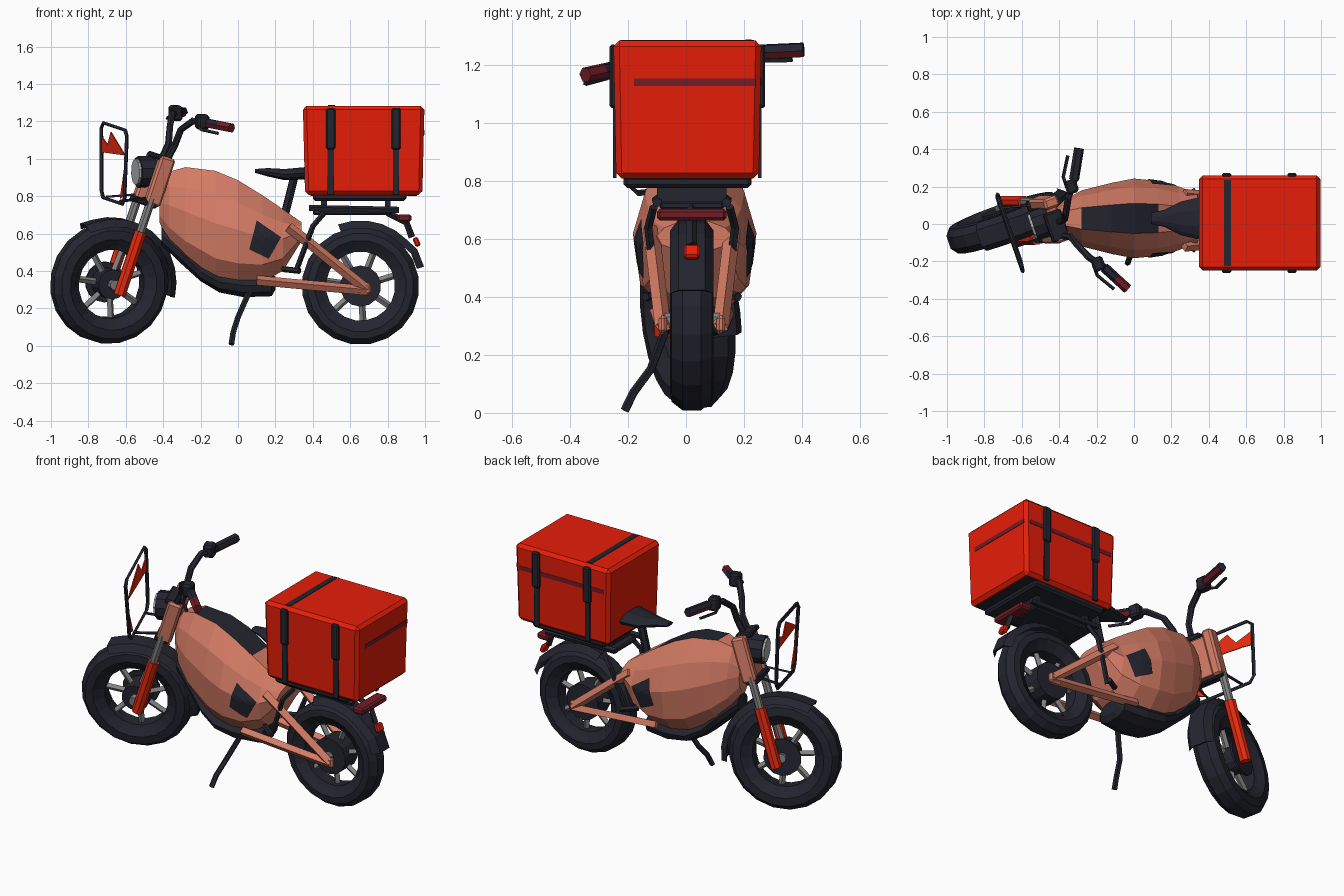
import bpy, bmesh, math
from mathutils import Vector, Matrix
from mathutils.bvhtree import BVHTree

if "Cube" in bpy.data.objects:
    bpy.data.objects.remove(bpy.data.objects["Cube"])


def material(name, rgb):
    m = bpy.data.materials.new(name)
    m.diffuse_color = (*rgb, 1)
    m.use_nodes = True
    m.node_tree.nodes["Principled BSDF"].inputs["Base Color"].default_value = m.diffuse_color
    return m


SALMON = material("salmon paint", (0.66, 0.2, 0.13))
RED = material("box red", (0.88, 0.014, 0.003))
FORK = material("fork red", (0.86, 0.025, 0.005))
BLACK = material("blue black", (0.017, 0.018, 0.028))
STEEL = material("grey steel", (0.22, 0.22, 0.22))
LENS = material("pale lens", (0.4, 0.42, 0.42))
WINE = material("wine red", (0.17, 0.012, 0.02))

CY = 0.02                      # centre line of the bike
TILT = math.atan(0.333)        # fork rake
steered = []                   # parts that turn with the fork


def finish(name, bm, *mats, turn=False):
    bmesh.ops.recalc_face_normals(bm, faces=bm.faces)
    me = bpy.data.meshes.new(name)
    bm.to_mesh(me)
    bm.free()
    for m in mats:
        me.materials.append(m)
    ob = bpy.data.objects.new(name, me)
    bpy.context.collection.objects.link(ob)
    if turn:
        steered.append(ob)
    return ob


def rings_to_faces(bm, rings, closed=False):
    n = len(rings[0])
    vs = [[bm.verts.new(p) for p in r] for r in rings]
    for a, b in list(zip(vs, vs[1:])) + ([(vs[-1], vs[0])] if closed else []):
        for i in range(n):
            bm.faces.new((a[i], a[(i + 1) % n], b[(i + 1) % n], b[i]))
    if not closed:
        bm.faces.new(vs[0])
        bm.faces.new(vs[-1])


def tube(name, pts, r, *mats, sides=6, turn=False, closed=False):
    pts = [Vector(p) for p in pts]
    n, rings = len(pts), []
    for i, p in enumerate(pts):
        a = pts[i - 1] if i or closed else p
        b = pts[(i + 1) % n] if i < n - 1 or closed else p
        d = (b - a).normalized()
        u = d.cross(Vector((0.9, 0.1, 0.3))).normalized()
        v = d.cross(u)
        rings.append([p + r * (u * math.cos(t) + v * math.sin(t))
                      for t in (2 * math.pi * k / sides for k in range(sides))])
    bm = bmesh.new()
    rings_to_faces(bm, rings, closed)
    return finish(name, bm, *mats, turn=turn)


def box(name, c, size, mat, bevel=0.0, rot=0.0, turn=False, taper=1.0):
    bm = bmesh.new()
    bmesh.ops.create_cube(bm, size=1)
    bmesh.ops.scale(bm, vec=size, verts=bm.verts)
    for v in bm.verts:
        if v.co.z < 0:
            v.co.x *= taper
            v.co.y *= taper
    if bevel:
        bmesh.ops.bevel(bm, geom=bm.edges[:], offset=bevel, segments=1, affect='EDGES')
    bm.transform(Matrix.Translation(c) @ Matrix.Rotation(rot, 4, 'Y'))
    return finish(name, bm, mat, turn=turn)


def lathe(name, profile, c, mat, axis='Y', segs=20, turn=False):
    """Spin (radius, offset) points about an axis through c."""
    rings = []
    for k in range(segs):
        t = 2 * math.pi * (k + 0.5) / segs
        a, b = math.cos(t), math.sin(t)
        rings.append([Vector(c) + (Vector((r * a, o, r * b)) if axis == 'Y' else Vector((o, r * a, r * b)))
                      for r, o in profile])
    bm = bmesh.new()
    rings_to_faces(bm, rings, closed=True)
    bmesh.ops.remove_doubles(bm, verts=bm.verts, dist=1e-4)
    return finish(name, bm, mat, turn=turn)


def disc(name, c, r, half, mat, axis='Y', segs=14, turn=False):
    return lathe(name, [(0, -half), (r, -half), (r, half), (0, half)], c, mat, axis, segs, turn)


def loft(name, stations, *mats):
    """Stations (x, bottom, top, half width) joined as a faceted shell."""
    shape = [(0.38, 1), (0.8, 0.78), (1, 0.52), (0.88, 0.2), (0.42, 0)]
    bm = bmesh.new()
    rings_to_faces(bm, [[(x, CY + 0.01 + s * f * w, b + (t - b) * h)
                         for s, prof in ((1, shape), (-1, shape[::-1])) for f, h in prof]
                        for x, b, t, w in stations])
    return finish(name, bm, *mats)


def fender(name, path, w, turn=False):
    # shallow upturned channel following an x/z path
    bm = bmesh.new()
    mid = Vector((-0.69 if turn else 0.655, 0.32))
    rings = []
    for x, z in path:
        d = (Vector((x, z)) - mid).normalized()
        rings.append([(x + d.x * o, CY + y, z + d.y * o) for y, o in
                      ((-w, -0.03), (-0.6 * w, 0.01), (0.6 * w, 0.01), (w, -0.03),
                       (0.6 * w, -0.002), (-0.6 * w, -0.002))])
    rings_to_faces(bm, rings)
    return finish(name, bm, BLACK, turn=turn)


def wheel(tag, c, hub_r, R, turn):
    half = [(0.2, 0.045), (0.245, 0.075), (R - 0.03, 0.07), (R, 0.032)]
    lathe(tag + "_tyre", half + [(r, -o) for r, o in half[::-1]], c, BLACK, turn=turn)
    lathe(tag + "_rim", [(0.185, -0.04), (0.205, -0.05), (0.205, 0.05), (0.185, 0.04)], c, BLACK, turn=turn)
    disc(tag + "_hub", c, hub_r, 0.06, BLACK, turn=turn)
    disc(tag + "_axle", c, 0.028, 0.1, STEEL, segs=8, turn=turn)
    for k in range(7):
        t = 2 * math.pi * k / 7 + 0.3
        d = Vector((math.cos(t), 0, math.sin(t)))
        tube(f"{tag}_spoke_{k}", [Vector(c) + d * 0.04, Vector(c) + d * 0.2], 0.018, STEEL, sides=4, turn=turn)


def arc(cx, cz, r, a0, a1, n):
    return [(cx + r * math.cos(math.radians(a0 + (a1 - a0) * i / n)),
             cz + r * math.sin(math.radians(a0 + (a1 - a0) * i / n))) for i in range(n + 1)]


# Wheels and fenders
FW = (-0.69, CY, 0.334)
wheel("front_wheel", FW, 0.08, 0.323, True)
disc("front_brake_disc", (FW[0], CY + 0.07, FW[2]), 0.11, 0.006, BLACK, turn=True)
wheel("rear_wheel", (0.655, CY, 0.319), 0.11, 0.314, False)
fender("front_fender", [(-0.84, 0.645)] + arc(-0.68, 0.33, 0.345, 105, -12, 9), 0.08, True)
fender("rear_fender", arc(0.655, 0.32, 0.34, 110, 45, 5) + [(0.95, 0.51), (0.985, 0.42)], 0.075)
box("rear_reflector", (0.955, CY, 0.555), (0.03, 0.055, 0.05), RED, 0.008, -0.4)


# Fork, neck and headlight
def rake(z):
    return -0.66 + (z - 0.3) * 0.333


for s, side in ((-1, "right"), (1, "left")):
    y = CY + s * 0.105
    tube(side + "_fork_lower", [(rake(0.28), y, 0.28), (rake(0.62), y, 0.62)], 0.034, FORK, sides=8, turn=True)
    tube(side + "_fork_upper", [(rake(0.6), y, 0.6), (rake(0.8), y, 0.8)], 0.024, STEEL, sides=8, turn=True)
    box(side + "_fork_cover", (rake(0.89) + 0.015, y - s * 0.01, 0.89), (0.085, 0.06, 0.27), SALMON, 0.012, TILT, True)
    # Handlebar half with grip, switch box and lever
    B = CY - 0.055
    tube(side + "_handlebar", [(-0.41, B + s * 0.04, 1.0), (-0.37, B + s * 0.05, 1.08),
                               (-0.35, B + s * 0.09, 1.17), (-0.31, B + s * 0.17, 1.225),
                               (-0.24, B + s * 0.26, 1.22)], 0.019, BLACK, turn=True)
    grip = tube(side + "_grip", [(-0.25, B + s * 0.25, 1.22), (-0.21, B + s * 0.325, 1.215),
                                 (-0.17, B + s * 0.4, 1.21)], 0.027, BLACK, WINE, turn=True)
    for p in grip.data.polygons:
        p.material_index = int(p.normal.z < -0.2 or (s < 0 and p.center.y < B - 0.32))
    box(side + "_switch_box", (-0.275, B + s * 0.22, 1.225), (0.065, 0.07, 0.08), BLACK, 0.012, turn=True)
    tube(side + "_brake_lever", [(-0.3, B + s * 0.22, 1.21), (-0.3, B + s * 0.28, 1.19),
                                 (-0.24, B + s * 0.38, 1.18)], 0.01, BLACK, sides=4, turn=True)
box("lower_fork_clamp", (rake(0.77), CY, 0.77), (0.08, 0.24, 0.035), BLACK, 0.008, TILT, True)
box("steering_head", (rake(0.88) + 0.015, CY, 0.88), (0.06, 0.16, 0.24), SALMON, 0.01, TILT, True)
box("upper_fork_clamp", (rake(1.01), CY - 0.03, 1.01), (0.1, 0.16, 0.03), BLACK, 0.008, TILT, True)
disc("headlight_shell", (-0.495, CY, 0.93), 0.085, 0.045, BLACK, 'X', 10, True)
disc("headlight_lens", (-0.545, CY, 0.93), 0.07, 0.008, LENS, 'X', 10, True)

# Front carrier frame with red pennants
half = ((0.16, 0.775), (0.19, 0.81), (0.21, 1.145), (0.18, 1.175))
fr = [(y, z) for y, z in half] + [(-y, z) for y, z in half[::-1]]
CC = CY + 0.02
tube("carrier_frame", [(-0.67, CC + y, z) for y, z in fr], 0.011, BLACK, sides=4, turn=True, closed=True)
for s in (-1, 1):
    tube("carrier_stay", [(-0.67, CC + s * 0.11, 0.785), (-0.5, CY + s * 0.09, 0.8)], 0.008, BLACK, sides=4, turn=True)
for k, tri in enumerate([((-0.19, 1.04), (0.13, 1.02), (0.05, 1.14)), ((0.2, 1.1), (0.2, 1.01), (0.02, 1.04)),
                         ((-0.19, 0.83), (-0.19, 0.99), (-0.12, 0.8))]):
    bm = bmesh.new()
    rings_to_faces(bm, [[(x, CC + y, z) for y, z in tri] for x in (-0.673, -0.667)])
    finish(f"red_pennant_{k}", bm, FORK, turn=True)

# Turn the whole front end about the raked steering axis
pivot = Vector((rake(0.6), CY - 0.005, 0.6))
M = (Matrix.Translation(pivot) @ Matrix.Rotation(math.radians(20), 4, Vector((math.sin(TILT), 0, math.cos(TILT))))
     @ Matrix.Translation(-pivot))
for ob in steered:
    ob.data.transform(M)

# Body shell with black top panel, and chin guard running into the belly pan
body = loft("body_shell", [(-0.42, 0.66, 0.86, 0.05), (-0.37, 0.56, 0.93, 0.1), (-0.28, 0.46, 0.955, 0.15),
                           (-0.12, 0.35, 0.935, 0.19), (0, 0.33, 0.885, 0.213), (0.13, 0.34, 0.805, 0.2),
                           (0.24, 0.4, 0.73, 0.17), (0.34, 0.56, 0.66, 0.13)], SALMON, BLACK)
for p in body.data.polygons:
    p.material_index = int(p.normal.z > 0.7 and -0.26 < p.center.x < 0.16)
loft("belly_pan", [(-0.41, 0.54, 0.64, 0.05), (-0.3, 0.435, 0.55, 0.085), (-0.2, 0.345, 0.44, 0.11),
                   (-0.1, 0.285, 0.39, 0.13), (0.03, 0.26, 0.38, 0.13), (0.18, 0.265, 0.38, 0.11),
                   (0.2, 0.3, 0.37, 0.08)], BLACK)

# Side windows laid on the shell
tree = BVHTree.FromPolygons([v.co for v in body.data.vertices], [p.vertices for p in body.data.polygons])
quad = [Vector(p) for p in ((0.10, 0, 0.67), (0.23, 0, 0.58), (0.165, 0, 0.465), (0.06, 0, 0.515))]
N = 6
for s in (-1, 1):
    bm = bmesh.new()
    grid = []
    for i in range(N + 1):
        for j in range(N + 1):
            p = quad[0].lerp(quad[1], i / N).lerp(quad[3].lerp(quad[2], i / N), j / N)
            hit = tree.ray_cast(Vector((p.x, s * 2, p.z)), Vector((0, -s, 0)))[0]
            grid.append(bm.verts.new((p.x, (hit.y if hit else CY + s * 0.15) + s * 0.006, p.z)))
    for i in range(N):
        for j in range(N):
            a = i * (N + 1) + j
            bm.faces.new((grid[a], grid[a + 1], grid[a + N + 2], grid[a + N + 1]))
    ob = finish("side_window", bm, BLACK)
    if sum(p.normal.y for p in ob.data.polygons) * s < 0:
        ob.data.flip_normals()

# Rear frame, stays and foot pegs
for s, side in ((-1, "right"), (1, "left")):
    tube(side + "_upper_swingarm", [(0.27, CY + s * 0.14, 0.635), (0.38, CY + s * 0.13, 0.55),
                                    (0.69, CY + s * 0.1, 0.3)], 0.028, SALMON, sides=4)
    tube(side + "_lower_swingarm", [(0.1, CY + s * 0.12, 0.35), (0.69, CY + s * 0.1, 0.295)], 0.026, SALMON, sides=4)
    box(side + "_dropout", (0.67, CY + s * 0.1, 0.305), (0.08, 0.03, 0.06), SALMON, 0.01)
    tube(side + "_rack_stay", [(0.46, CY + s * 0.13, 0.71), (0.4, CY + s * 0.15, 0.64),
                               (0.31, CY + s * 0.12, 0.4)], 0.015, BLACK, sides=5)
    tube(side + "_foot_peg", [(0.24, CY + s * 0.1, 0.41), (0.33, CY + s * 0.16, 0.4)], 0.016, BLACK, sides=5)
    tube(side + "_rack_rail", [(0.38, CY + s * 0.12, 0.735), (0.86, CY + s * 0.12, 0.725)], 0.018, BLACK, sides=5)
tube("kickstand", [(0.07, -0.06, 0.31), (0.0, -0.12, 0.15), (-0.025, -0.18, 0.07), (-0.035, -0.21, 0.008)],
     0.016, BLACK, sides=5)

# Seat, rack and tail light
loft("seat", [(0.09, 0.925, 0.945, 0.03), (0.16, 0.905, 0.95, 0.045), (0.25, 0.885, 0.945, 0.09),
              (0.36, 0.89, 0.955, 0.115)], BLACK)
tube("seat_post", [(0.3, CY, 0.9), (0.25, CY, 0.7)], 0.024, BLACK)
box("rack_plate", (0.61, CY, 0.715), (0.42, 0.22, 0.03), BLACK, 0.008)
for x in (0.46, 0.8):
    box("rack_post", (x, CY, 0.755), (0.03, 0.24, 0.06), BLACK)
box("tail_light", (0.89, CY, 0.683), (0.075, 0.24, 0.04), WINE, 0.01)
tube("tail_bracket", [(0.8, CY, 0.71), (0.9, CY, 0.66), (0.93, CY, 0.58)], 0.018, BLACK, sides=4)

# Delivery box with straps and bands
box("box_tray", (0.65, 0.005, 0.795), (0.5, 0.44, 0.04), BLACK, 0.012)
box("delivery_box", (0.672, 0.005, 1.045), (0.65, 0.51, 0.476), RED, 0.02, taper=0.965)
box("box_underside", (0.672, 0.005, 0.806), (0.57, 0.44, 0.008), BLACK)
for s in (-1, 1):
    for x in (0.495, 0.845):
        box("side_strap", (x, 0.005 + s * 0.25, 1.03), (0.034, 0.012, 0.44), BLACK)
        box("strap_buckle", (x, 0.005 + s * 0.256, 1.16), (0.05, 0.024, 0.22), BLACK, 0.008)
box("top_strap", (0.5, 0.005, 1.283), (0.035, 0.46, 0.006), BLACK)
box("back_band", (0.993, 0.03, 1.14), (0.006, 0.42, 0.026), WINE)
box("left_band", (0.672, 0.2565, 1.14), (0.58, 0.006, 0.026), WINE)
